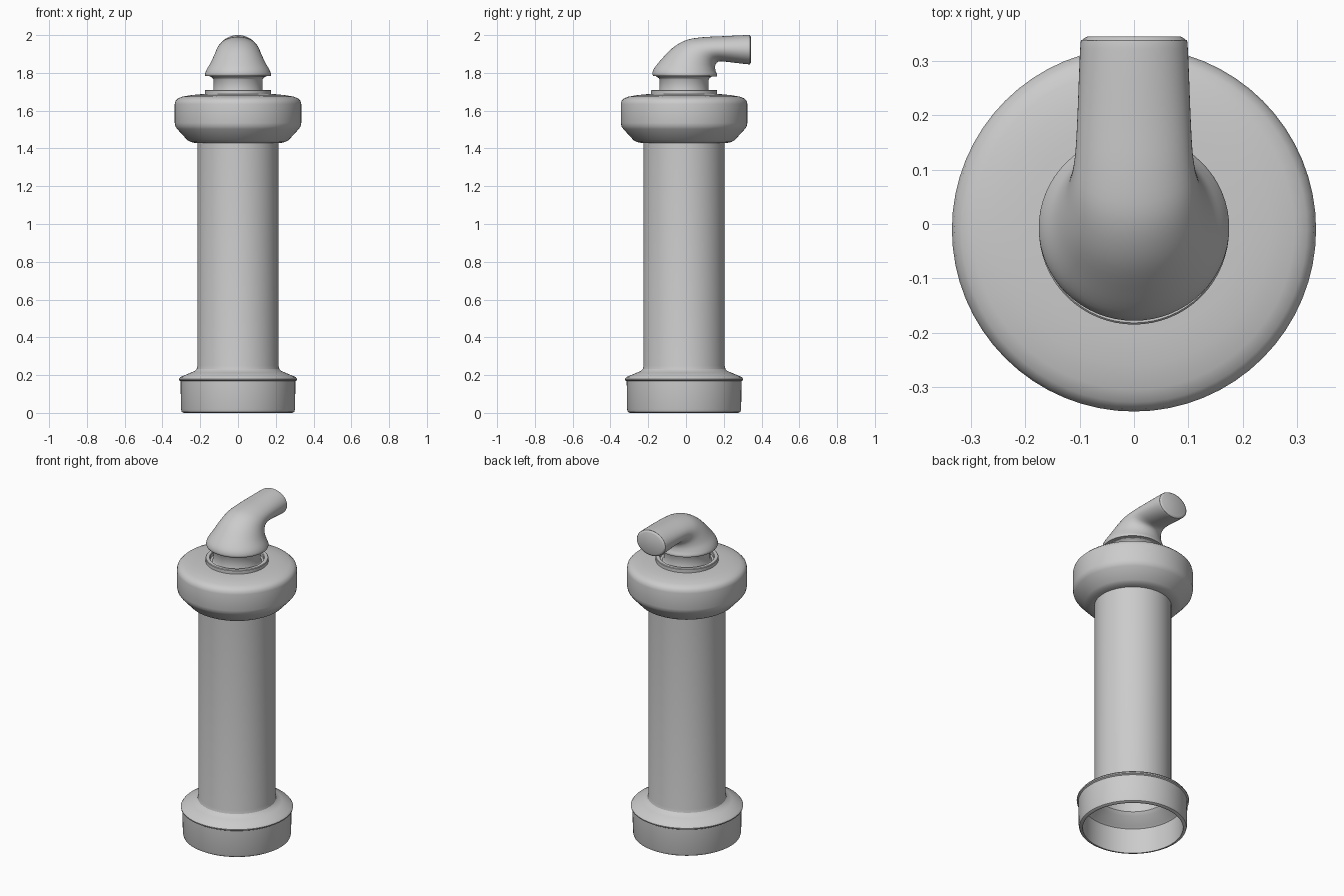
import bpy, bmesh, math

if "Cube" in bpy.data.objects:
    bpy.data.objects.remove(bpy.data.objects["Cube"])

SEG = 64
CY = -0.01  # shared vertical axis of the turned parts


def finish(name, bm):
    bmesh.ops.recalc_face_normals(bm, faces=bm.faces)
    mesh = bpy.data.meshes.new(name)
    bm.to_mesh(mesh)
    bm.free()
    ob = bpy.data.objects.new(name, mesh)
    bpy.context.collection.objects.link(ob)
    bpy.ops.object.select_all(action='DESELECT')
    bpy.context.view_layer.objects.active = ob
    ob.select_set(True)
    bpy.ops.object.shade_smooth_by_angle(angle=math.radians(32))
    return ob


def skin(name, rings, cap_first=False, cap_last=False, closed=False):
    """Bridge successive rings of points into one surface."""
    bm = bmesh.new()
    loops = [[bm.verts.new(p) for p in ring] for ring in rings]
    pairs = list(zip(loops, loops[1:]))
    if closed:
        pairs.append((loops[-1], loops[0]))
    for a, b in pairs:
        for i in range(SEG):
            j = (i + 1) % SEG
            bm.faces.new((a[i], a[j], b[j], b[i]))
    if cap_first:
        bm.faces.new(loops[0])
    if cap_last:
        bm.faces.new(loops[-1])
    return finish(name, bm)


def lathe(name, profile, **kw):
    rings = []
    for r, z in profile:
        rings.append([(r * math.cos(2 * math.pi * i / SEG),
                       CY + r * math.sin(2 * math.pi * i / SEG), z)
                      for i in range(SEG)])
    return skin(name, rings, **kw)


def spline(keys, steps):
    """Catmull-Rom interpolation of tuples."""
    out = []
    for i in range(len(keys) - 1):
        p0, p1 = keys[max(i - 1, 0)], keys[i]
        p2, p3 = keys[i + 1], keys[min(i + 2, len(keys) - 1)]
        for s in range(steps):
            t = s / steps
            out.append(tuple(
                0.5 * (2 * b + (c - a) * t + (2 * a - 5 * b + 4 * c - d) * t * t
                       + (3 * b - a - 3 * c + d) * t ** 3)
                for a, b, c, d in zip(p0, p1, p2, p3)))
    return out + [keys[-1]]


# Hollow foot and column, outside going up then inside coming down
lathe("column_and_foot", [
    (0.288, 0.0), (0.298, 0.006), (0.302, 0.02), (0.304, 0.168), (0.312, 0.173),
    (0.313, 0.18), (0.305, 0.19), (0.25, 0.213), (0.229, 0.222), (0.219, 0.232),
    (0.215, 0.25), (0.215, 1.45), (0.2, 1.45), (0.2, 0.22), (0.215, 0.2),
    (0.268, 0.165), (0.28, 0.155), (0.28, 0.0)], closed=True)

# Wide head with rounded shoulder
lathe("head", [
    (0.19, 1.43), (0.222, 1.428), (0.25, 1.434), (0.268, 1.444), (0.322, 1.503),
    (0.331, 1.516), (0.335, 1.535), (0.335, 1.635), (0.331, 1.652),
    (0.318, 1.665), (0.295, 1.674), (0.25, 1.682), (0.2, 1.687), (0.1, 1.688)],
    cap_first=True, cap_last=True)

# Thin collar around the neck
lathe("collar", [(0.175, 1.68), (0.175, 1.707), (0.172, 1.71),
                 (0.153, 1.71), (0.15, 1.707), (0.15, 1.68)], closed=True)

# Neck flaring slightly under the spout
lathe("neck", [(0.145, 1.68), (0.135, 1.69), (0.13, 1.70), (0.13, 1.765),
               (0.135, 1.773), (0.15, 1.782), (0.15, 1.79)],
      cap_first=True, cap_last=True)

# Spout sections: outer (y, z), inner (y, z), half width in x
sections = [
    (-0.174, 1.784, 0.163, 1.782, 0.173), (-0.178, 1.797, 0.164, 1.792, 0.175),
    (-0.168, 1.825, 0.157, 1.810, 0.166), (-0.130, 1.872, 0.154, 1.830, 0.146),
    (-0.070, 1.933, 0.157, 1.845, 0.127), (0.000, 1.973, 0.165, 1.856, 0.115),
    (0.080, 1.988, 0.180, 1.861, 0.108), (0.190, 1.994, 0.212, 1.859, 0.104),
    (0.322, 2.000, 0.325, 1.846, 0.099), (0.338, 1.997, 0.339, 1.848, 0.095),
    (0.345, 1.988, 0.345, 1.857, 0.085)]
rings = []
for y1, z1, y2, z2, w in spline(sections, 4):
    ring = []
    for i in range(SEG):
        a = 2 * math.pi * i / SEG
        k = 0.5 * (1 + math.cos(a))
        ring.append((w * math.sin(a), y2 + (y1 - y2) * k, z2 + (z1 - z2) * k))
    rings.append(ring)
skin("spout", rings, cap_first=True, cap_last=True)
